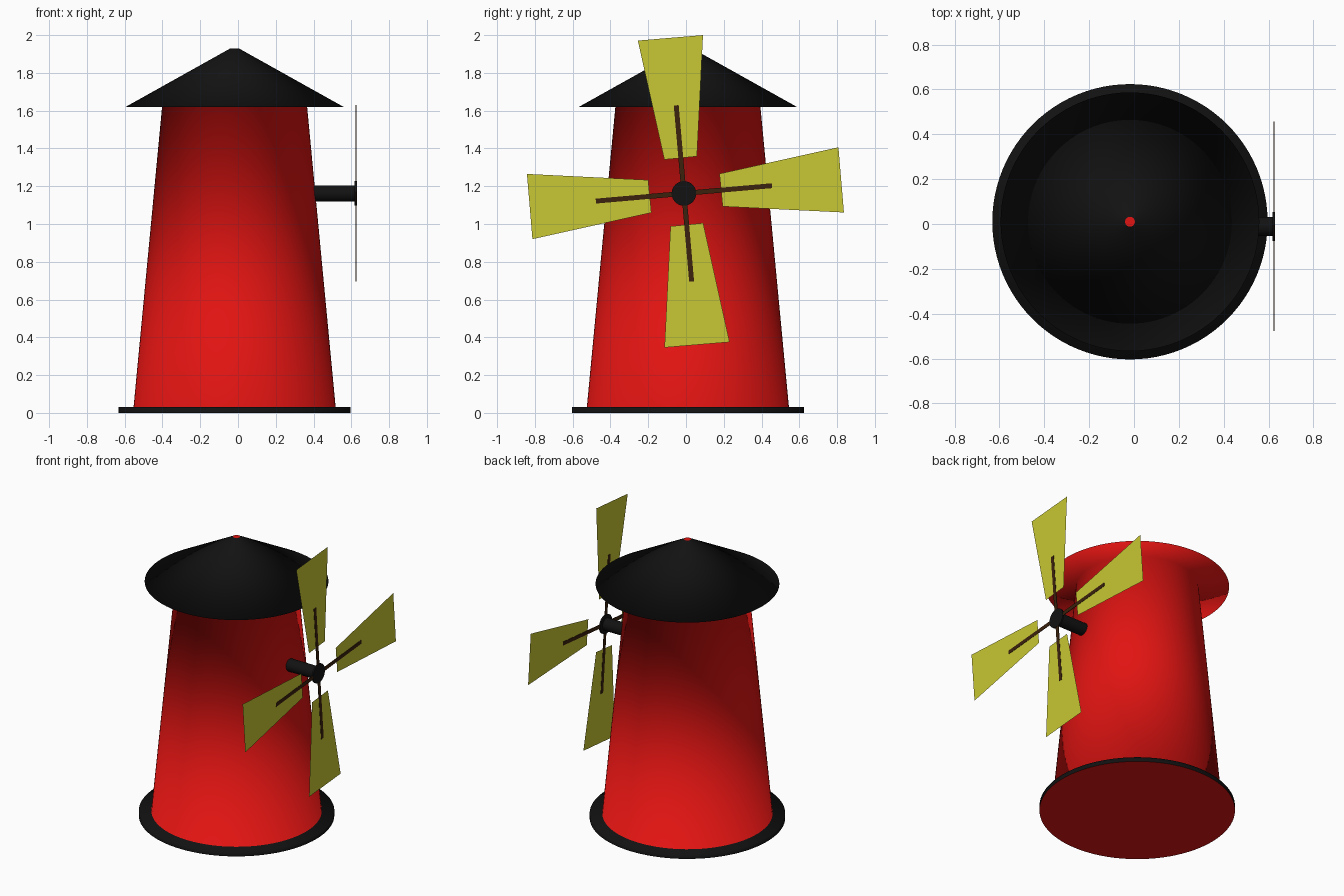
import bpy, bmesh
from math import pi, radians, cos, sin
from mathutils import Matrix, Vector

if "Cube" in bpy.data.objects:
    bpy.data.objects.remove(bpy.data.objects["Cube"])


def material(name, color):
    m = bpy.data.materials.new(name)
    m.diffuse_color = (*color, 1)
    m.use_nodes = True
    m.node_tree.nodes["Principled BSDF"].inputs["Base Color"].default_value = m.diffuse_color
    return m


red = material("red_paint", (0.75, 0.007, 0.006))
black = material("black_paint", (0.006, 0.006, 0.006))
yellow = material("yellow_sail", (0.58, 0.58, 0.035))
brown = material("brown_wood", (0.045, 0.016, 0.004))


def finish(bm, name, mats):
    mesh = bpy.data.meshes.new(name)
    bm.to_mesh(mesh)
    bm.free()
    for m in mats:
        mesh.materials.append(m)
    ob = bpy.data.objects.new(name, mesh)
    bpy.context.collection.objects.link(ob)
    return ob


# Tower, base plate and roof: one turned profile, material per band
SIDES = 96
profile = [(0.614, 0.0), (0.614, 0.03), (0.535, 0.03), (0.384, 1.62),
           (0.577, 1.62), (0.022, 1.93)]
bands = [1, 1, 0, 0, 1]
bm = bmesh.new()
rings = [[bm.verts.new((-0.018 + r * cos(2 * pi * i / SIDES),
                        0.01 + r * sin(2 * pi * i / SIDES), z))
          for i in range(SIDES)] for r, z in profile]
for lo, hi, mat in zip(rings, rings[1:], bands):
    for i in range(SIDES):
        j = (i + 1) % SIDES
        f = bm.faces.new((lo[i], lo[j], hi[j], hi[i]))
        f.material_index = mat
bm.faces.new(rings[0][::-1])
bm.faces.new(rings[-1])
for f in bm.faces:
    f.smooth = len(f.verts) == 4
finish(bm, "tower", [red, black])

# Axle and hub: cylinders along x
HUB_Y, HUB_Z, SAIL_X = -0.011, 1.162, 0.625


def x_cylinder(name, x0, x1, r):
    bm = bmesh.new()
    mat = Matrix.Translation(((x0 + x1) / 2, HUB_Y, HUB_Z)) @ Matrix.Rotation(pi / 2, 4, 'Y')
    bmesh.ops.create_cone(bm, cap_ends=True, segments=48, radius1=r, radius2=r,
                          depth=x1 - x0, matrix=mat)
    for f in bm.faces:
        f.smooth = len(f.verts) == 4
    for e in bm.edges:
        e.smooth = all(len(f.verts) == 4 for f in e.link_faces)
    return finish(bm, name, [black])


x_cylinder("axle", 0.37, 0.62, 0.042)
x_cylinder("hub", 0.618, 0.629, 0.065)

# Spars: two crossed thin bars
for k, name in enumerate(("upright_spar", "level_spar")):
    bm = bmesh.new()
    mat = (Matrix.Translation((SAIL_X, HUB_Y, HUB_Z))
           @ Matrix.Rotation(radians(5) + k * pi / 2, 4, 'X')
           @ Matrix.Diagonal((0.004, 0.026, 0.936, 1)))
    bmesh.ops.create_cube(bm, size=1, matrix=mat)
    finish(bm, name, [brown])

# Sails: the same flat panel turned four times
panel = [(-0.243, 0.798), (-0.103, 0.168), (0.07, 0.185), (0.102, 0.827)]
for k, name in enumerate(("top_sail", "left_sail", "bottom_sail", "right_sail")):
    side = k % 2
    centre = Vector((SAIL_X, -0.003, 1.163) if side else (SAIL_X, -0.012, 1.173))
    turn = Matrix.Rotation(k * pi / 2, 3, 'X')
    bm = bmesh.new()
    bm.faces.new([bm.verts.new(centre + turn @ Vector((0, y, z + 0.012 * side)))
                  for y, z in panel])
    finish(bm, name, [yellow])
